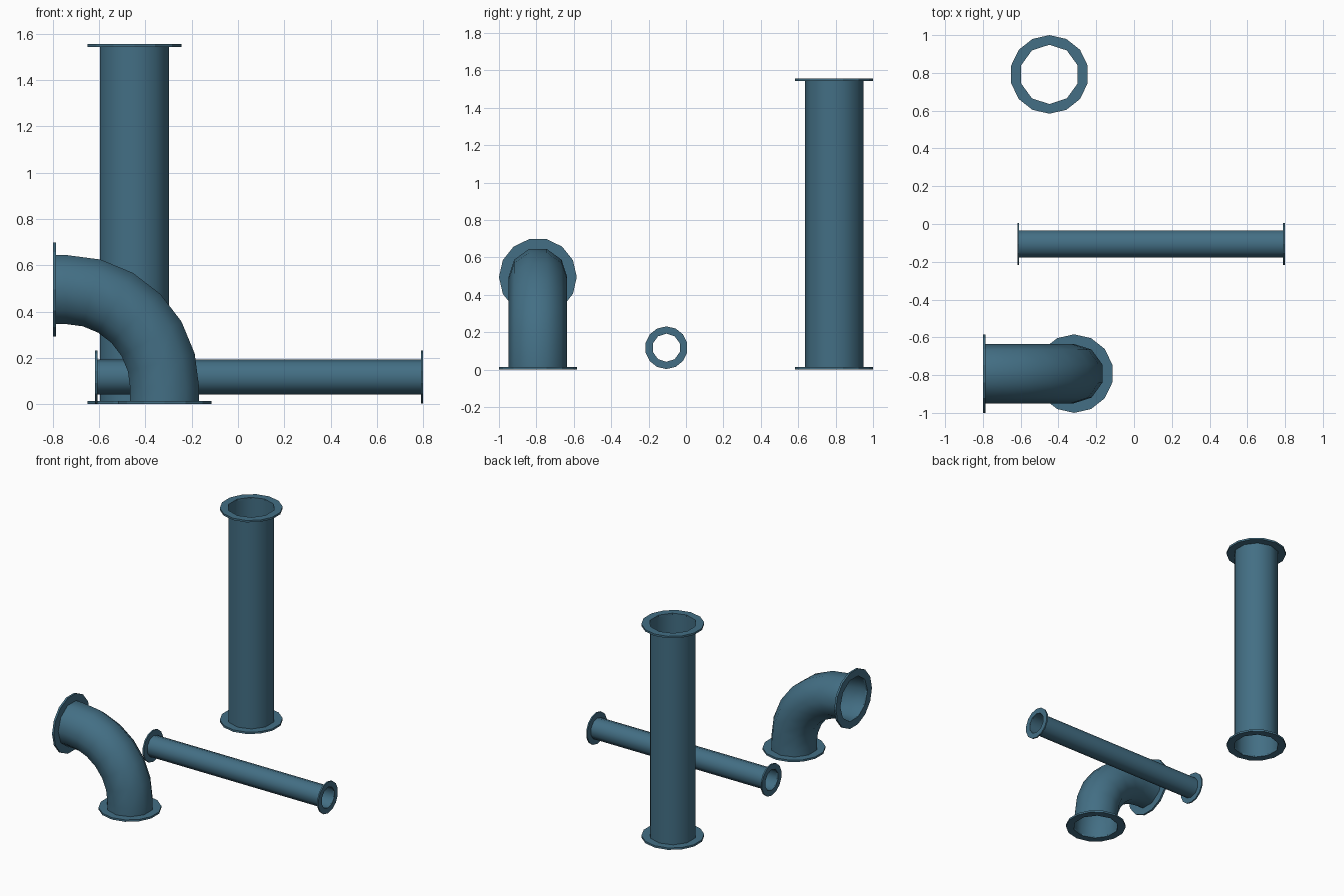
import bpy, bmesh, math
from mathutils import Vector

if "Cube" in bpy.data.objects:
    bpy.data.objects.remove(bpy.data.objects["Cube"])

steel = bpy.data.materials.new("blue grey steel")
steel.diffuse_color = (0.056, 0.158, 0.232, 1)
steel.use_nodes = True
steel.node_tree.nodes["Principled BSDF"].inputs["Base Color"].default_value = steel.diffuse_color


def finish(name, bm, angle=None):
    mesh = bpy.data.meshes.new(name)
    bm.to_mesh(mesh)
    bm.free()
    mesh.materials.append(steel)
    obj = bpy.data.objects.new(name, mesh)
    bpy.context.collection.objects.link(obj)
    bpy.ops.object.select_all(action='DESELECT')
    obj.select_set(True)
    bpy.context.view_layer.objects.active = obj
    if angle is None:
        bpy.ops.object.shade_smooth()
    else:
        bpy.ops.object.shade_smooth_by_angle(angle=math.radians(angle))


def ring(bm, centre, axis, side, radius, n):
    """Polygon around axis with its first corner pointing along side."""
    u = axis.cross(side)
    return [bm.verts.new(centre + radius * (math.cos(a) * side + math.sin(a) * u))
            for a in (2 * math.pi * i / n for i in range(n))]


def tube(name, path, side, radius):
    """Open ten-sided wall swept through (point, direction) pairs."""
    bm = bmesh.new()
    rings = [ring(bm, p, d, side, radius, 10) for p, d in path]
    for a, b in zip(rings, rings[1:]):
        for i in range(10):
            j = (i + 1) % 10
            bm.faces.new((a[i], a[j], b[j], b[i]))
    finish(name, bm)


def flange(name, centre, inward, side, outer, inner, thick):
    """Fourteen-sided collar with a ten-sided bore."""
    bm = bmesh.new()
    edges = []
    for radius, n in ((outer, 14), (inner, 10)):
        vs = ring(bm, centre, inward, side, radius, n)
        edges += [bm.edges.new((vs[i], vs[(i + 1) % n])) for i in range(n)]
    bmesh.ops.triangle_fill(bm, use_beauty=True, edges=edges, normal=inward)
    ext = bmesh.ops.extrude_face_region(bm, geom=bm.faces[:])
    moved = [g for g in ext["geom"] if isinstance(g, bmesh.types.BMVert)]
    bmesh.ops.translate(bm, verts=moved, vec=inward * thick)
    bmesh.ops.recalc_face_normals(bm, faces=bm.faces[:])
    finish(name, bm, 20)


def pipe(name, path, side, radius, collar, thick):
    """Tube with a flange at each end; the tube starts behind the flanges."""
    (p0, d0), (p1, d1) = path[0], path[-1]
    flange(name + "_start_flange", p0, d0, side, collar, radius, thick)
    flange(name + "_end_flange", p1, -d1, side, collar, radius, thick)
    inner = [(p0 + d0 * thick, d0)] + path[1:-1] + [(p1 - d1 * thick, d1)]
    tube(name + "_wall", inner, side, radius)


X, Y, Z = Vector((1, 0, 0)), Vector((0, 1, 0)), Vector((0, 0, 1))

# Tall upright pipe
pipe("upright_pipe", [(Vector((-0.448, 0.792, 0)), Z), (Vector((-0.448, 0.792, 1.557)), Z)],
     Y, 0.157, 0.208, 0.014)

# Thin pipe lying along x
pipe("thin_pipe", [(Vector((-0.618, -0.105, 0.117)), X), (Vector((0.80, -0.105, 0.117)), X)],
     Z, 0.0755, 0.114, 0.010)

# Elbow: short straight, six-step quarter bend, short straight
bend = Vector((-0.742, -0.792, 0.07))
path = [(Vector((-0.317, -0.792, 0)), Z)]
for k in range(7):
    a = math.radians(15 * k)
    path.append((bend + 0.425 * Vector((math.cos(a), 0, math.sin(a))),
                 Vector((-math.sin(a), 0, math.cos(a)))))
path.append((Vector((-0.80, -0.792, 0.495)), -X))
pipe("elbow_pipe", path, Y, 0.157, 0.208, 0.014)
